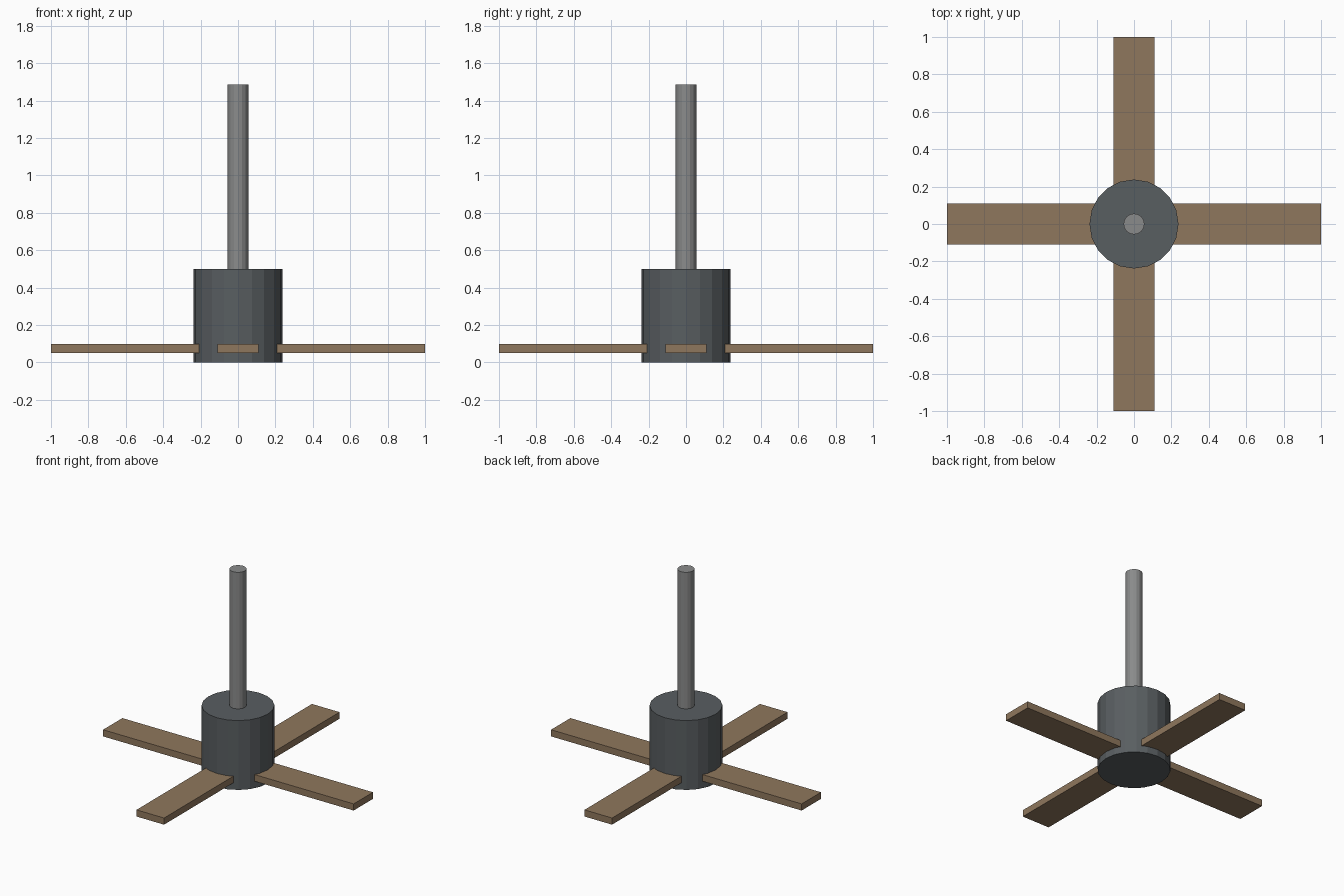
import bpy, math

if "Cube" in bpy.data.objects:
    bpy.data.objects.remove(bpy.data.objects["Cube"])


def material(name, rgb):
    mat = bpy.data.materials.new(name)
    lin = [((c / 255 + 0.055) / 1.055) ** 2.4 for c in rgb]
    mat.diffuse_color = (*lin, 1)
    mat.use_nodes = True
    mat.node_tree.nodes["Principled BSDF"].inputs["Base Color"].default_value = mat.diffuse_color
    return mat


wood = material("brown_wood", (143, 119, 93))
housing = material("dark_grey_metal", (89, 94, 97))
steel = material("light_grey_metal", (138, 139, 139))


def cylinder(name, radius, z0, z1, sides, mat):
    bpy.ops.mesh.primitive_cylinder_add(vertices=sides, radius=radius, depth=z1 - z0,
                                        location=(0, 0, (z0 + z1) / 2))
    obj = bpy.context.object
    obj.name = name
    obj.data.materials.append(mat)
    return obj


# Motor housing and down rod
cylinder("motor_housing", 0.238, 0.0, 0.50, 20, housing)
cylinder("down_rod", 0.056, 0.50, 1.485, 16, steel)

# Four flat blades around the housing
INNER, OUTER, WIDTH = 0.12, 1.0, 0.22
for i in range(4):
    a = i * math.pi / 2
    mid = (INNER + OUTER) / 2
    bpy.ops.mesh.primitive_cube_add(size=1, rotation=(0, 0, a),
                                    location=(mid * math.cos(a), mid * math.sin(a), 0.074))
    blade = bpy.context.object
    blade.name = f"blade_{i + 1}"
    blade.scale = (OUTER - INNER, WIDTH, 0.048)
    blade.data.materials.append(wood)
